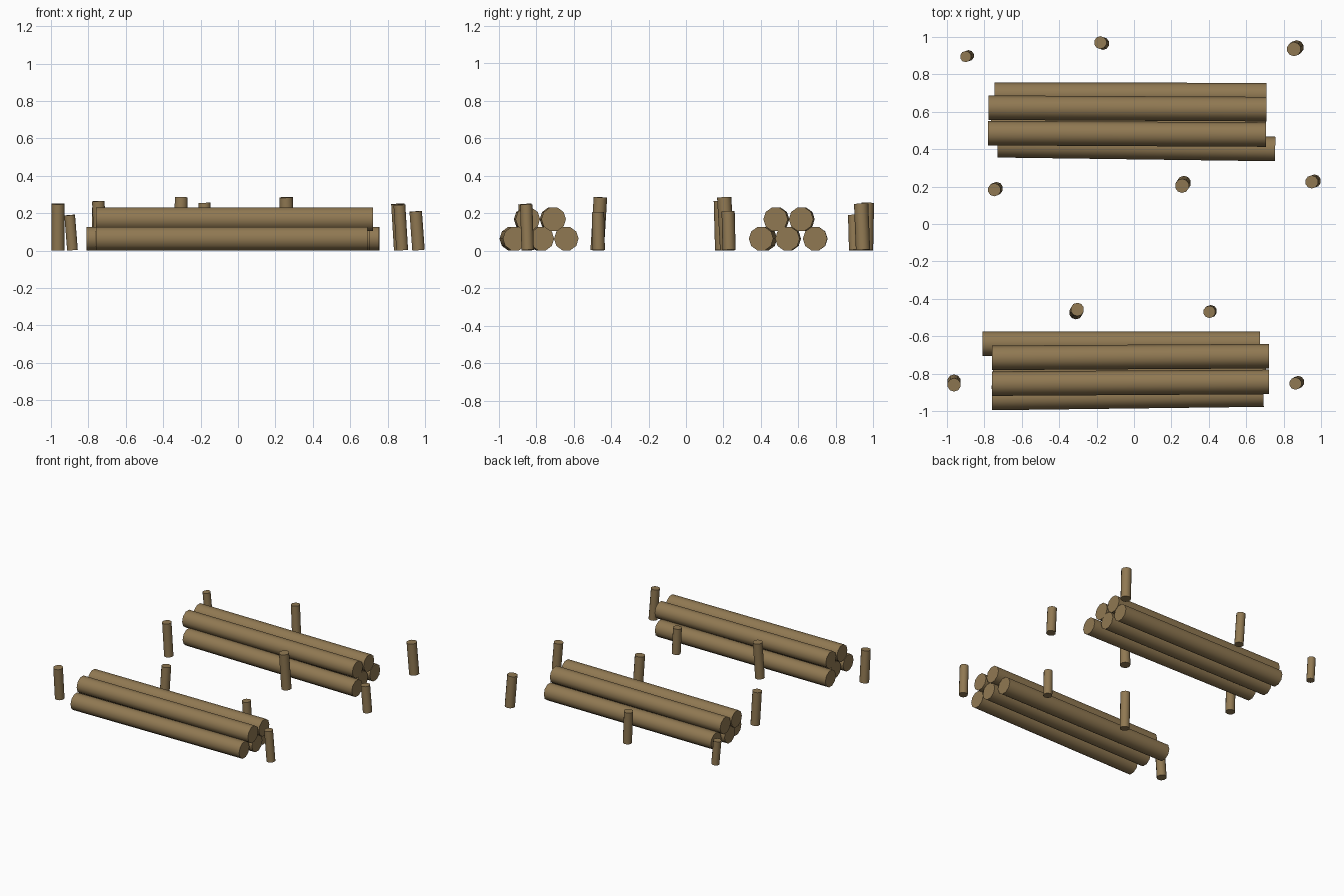
import bpy, math
from mathutils import Vector

wood = bpy.data.materials.new("wood")
wood.diffuse_color = (0.28, 0.19, 0.085, 1)


def cylinder(name, center, radius, depth, rotation):
    bpy.ops.mesh.primitive_cylinder_add(vertices=10, radius=radius, depth=depth,
                                        location=center, rotation=rotation)
    ob = bpy.context.object
    ob.name = name
    ob.data.materials.append(wood)
    bpy.ops.object.shade_smooth_by_angle(angle=math.radians(50))
    return ob


# Log stacks: (x start, x end, y, z, yaw)
LOW, HIGH = 0.064, 0.168
stacks = {
    "back_log": [
        (-0.73, 0.755, 0.411, LOW, -0.0135),
        (-0.765, 0.705, 0.545, LOW, -0.005),
        (-0.745, 0.708, 0.690, LOW, -0.001),
        (-0.78, 0.705, 0.482, HIGH, -0.005),
        (-0.778, 0.708, 0.618, HIGH, -0.005),
    ],
    "front_log": [
        (-0.81, 0.673, -0.639, LOW, 0.0),
        (-0.755, 0.705, -0.775, LOW, 0.008),
        (-0.76, 0.693, -0.921, LOW, 0.0125),
        (-0.76, 0.722, -0.711, HIGH, 0.006),
        (-0.76, 0.722, -0.849, HIGH, 0.006),
    ],
}
for name, logs in stacks.items():
    for x0, x1, y, z, yaw in logs:
        cylinder(name, ((x0 + x1) / 2, y, z), 0.0655, x1 - x0, (0, math.pi / 2, yaw))

# Leaning stakes: (base x, base y, top x, top y, radius, height)
stakes = [
    (-0.885, 0.900, -0.900, 0.895, 0.030, 0.19),
    (-0.166, 0.965, -0.180, 0.970, 0.034, 0.255),
    (0.870, 0.945, 0.855, 0.935, 0.038, 0.25),
    (-0.735, 0.190, -0.747, 0.183, 0.035, 0.265),
    (0.267, 0.220, 0.257, 0.204, 0.038, 0.285),
    (0.965, 0.230, 0.950, 0.225, 0.035, 0.21),
    (-0.311, -0.474, -0.303, -0.457, 0.036, 0.285),
    (0.411, -0.466, 0.403, -0.470, 0.033, 0.205),
    (-0.962, -0.840, -0.962, -0.860, 0.036, 0.25),
    (0.878, -0.845, 0.863, -0.853, 0.033, 0.245),
]
for bx, by, tx, ty, r, h in stakes:
    base, top = Vector((bx, by, 0.003)), Vector((tx, ty, h))
    axis = top - base
    rot = Vector((0, 0, 1)).rotation_difference(axis).to_euler()
    cylinder("stake", (base + top) / 2, r, axis.length, rot)
